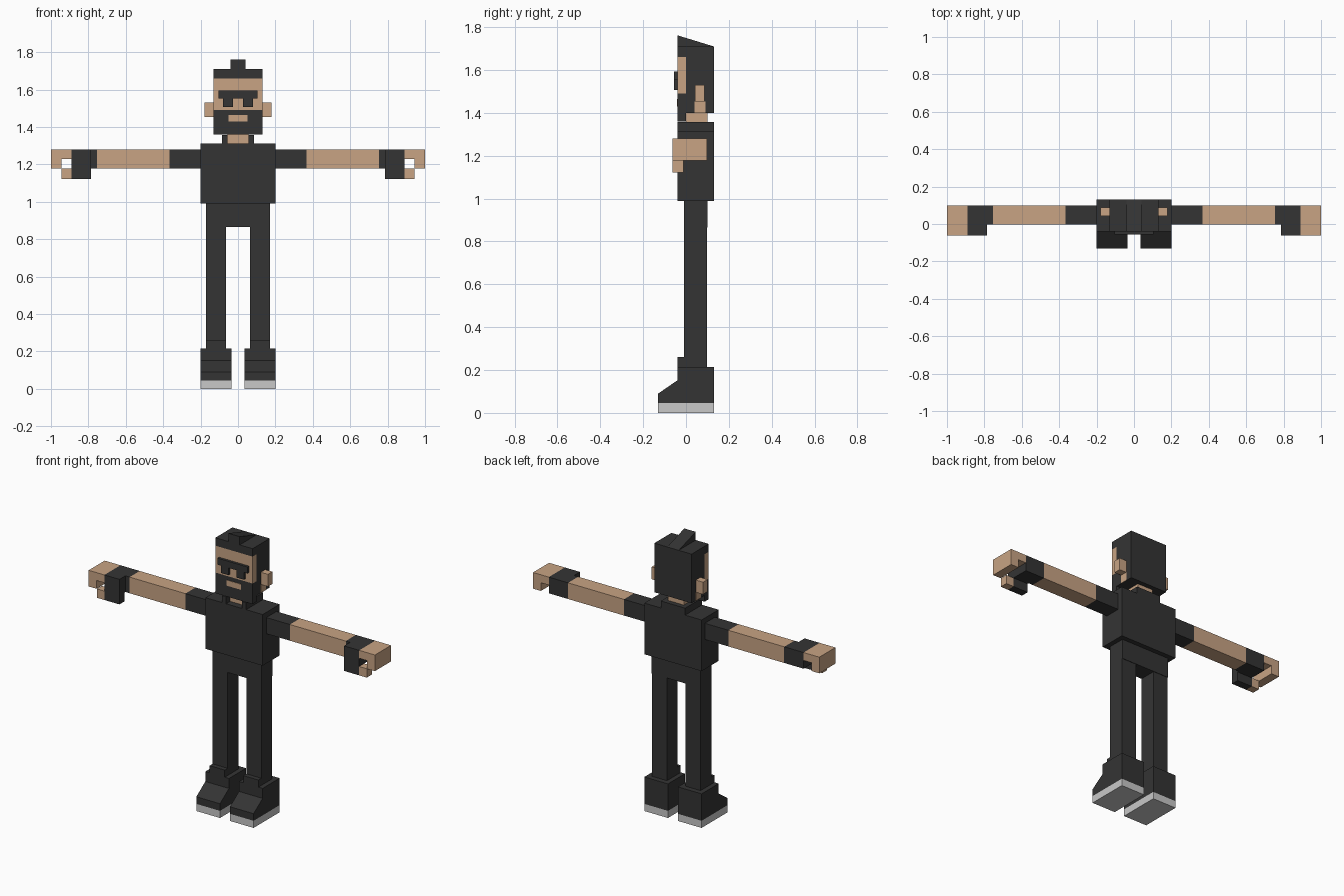
import bpy


def material(name, rgb):
    m = bpy.data.materials.new(name)
    m.diffuse_color = (*rgb, 1)
    return m


DARK = material("charcoal", (0.034, 0.034, 0.034))
SKIN = material("skin", (0.58, 0.37, 0.23))
SOLE = material("light grey", (0.58, 0.58, 0.58))


def prism(name, mat, x0, x1, profile):
    """Extrude a (y, z) profile from x0 to x1."""
    n = len(profile)
    verts = [(x, y, z) for x in (x0, x1) for y, z in profile]
    faces = [tuple(range(n))[::-1], tuple(range(n, 2 * n))]
    faces += [(i, (i + 1) % n, n + (i + 1) % n, n + i) for i in range(n)]
    me = bpy.data.meshes.new(name)
    me.from_pydata(verts, [], faces)
    me.materials.append(mat)
    ob = bpy.data.objects.new(name, me)
    bpy.context.collection.objects.link(ob)
    return ob


def box(name, mat, x0, x1, y0, y1, z0, z1):
    return prism(name, mat, x0, x1, [(y0, z0), (y1, z0), (y1, z1), (y0, z1)])


def pair(name, mat, x0, x1, *rest):
    """A box on both sides of the body."""
    box("left_" + name, mat, x0, x1, *rest)
    box("right_" + name, mat, -x1, -x0, *rest)


# Head: front slab in bands, with a dark back
box("jaw_beard", DARK, -0.13, 0.13, -0.04, 0.0, 1.36, 1.49)
box("face", SKIN, -0.13, 0.13, -0.04, 0.0, 1.49, 1.66)
box("fringe", DARK, -0.13, 0.13, -0.04, 0.0, 1.66, 1.71)
box("back_hair", DARK, -0.13, 0.13, 0.0, 0.13, 1.40, 1.71)
prism("hair_crest", DARK, -0.04, 0.04, [(-0.04, 1.71), (0.13, 1.71), (-0.04, 1.762)])
box("mouth", SKIN, -0.05, 0.05, -0.043, -0.039, 1.43, 1.465)
pair("ear", SKIN, 0.12, 0.18, 0.042, 0.087, 1.453, 1.53)
pair("ear_base", SKIN, 0.125, 0.132, 0.04, 0.09, 1.40, 1.453)

# Glasses
box("glasses_bar", DARK, -0.105, 0.105, -0.056, -0.04, 1.553, 1.594)
pair("lens", DARK, 0.028, 0.08, -0.056, -0.04, 1.507, 1.553)

# Neck and open collar
box("neck", SKIN, -0.055, 0.055, 0.0, 0.10, 1.30, 1.41)
pair("collar_side", DARK, 0.055, 0.085, -0.04, 0.13, 1.31, 1.357)
box("collar_back", DARK, -0.055, 0.055, 0.10, 0.13, 1.31, 1.357)

# Body
box("torso", DARK, -0.2, 0.2, -0.04, 0.13, 0.99, 1.313)
box("hips", DARK, -0.17, 0.17, -0.01, 0.1, 0.865, 0.99)

# Arms
pair("sleeve", DARK, 0.2, 0.365, -0.003, 0.098, 1.178, 1.28)
pair("forearm", SKIN, 0.365, 0.755, -0.003, 0.098, 1.178, 1.28)

# Gloves and curled hands
pair("glove", DARK, 0.755, 0.89, -0.003, 0.098, 1.178, 1.28)
pair("glove_front", DARK, 0.785, 0.89, -0.062, -0.003, 1.178, 1.28)
pair("glove_thumb", DARK, 0.785, 0.89, -0.062, -0.012, 1.122, 1.178)
pair("thumb_tip", SKIN, 0.89, 0.943, -0.062, -0.012, 1.122, 1.178)
pair("knuckles", SKIN, 0.89, 1.0, -0.062, 0.098, 1.23, 1.28)
pair("fingers", SKIN, 0.945, 1.0, -0.062, 0.098, 1.178, 1.23)

# Legs and shoes
pair("leg", DARK, 0.065, 0.17, -0.01, 0.097, 0.2, 0.865)
pair("shoe_tongue", DARK, 0.065, 0.17, -0.04, -0.01, 0.2, 0.26)
shoe = [(-0.13, 0.045), (0.13, 0.045), (0.13, 0.215), (-0.04, 0.215),
        (-0.04, 0.152), (-0.13, 0.09)]
prism("left_shoe", DARK, 0.035, 0.2, shoe)
prism("right_shoe", DARK, -0.2, -0.035, shoe)
pair("sole", SOLE, 0.035, 0.2, -0.13, 0.13, 0.0, 0.045)
